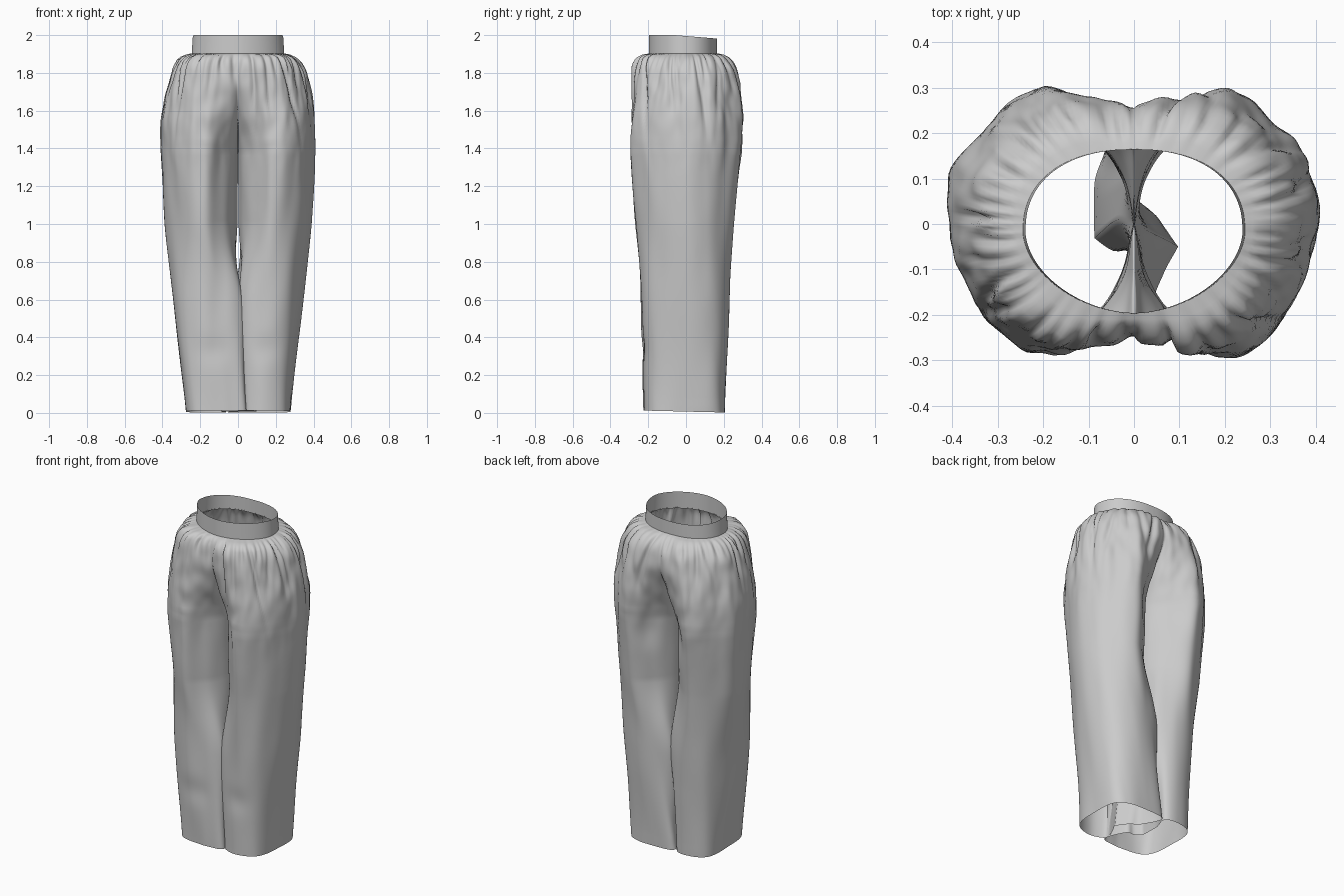
import bpy, bmesh, math, random
from mathutils import Vector, noise

if "Cube" in bpy.data.objects:
    bpy.data.objects.remove(bpy.data.objects["Cube"])

random.seed(7)
N = 110           # columns round each half
CROTCH = 1.38


def spline(pts, n):
    """Smooth curve through pts, resampled to n+1 evenly spaced points."""
    p = [2 * pts[0] - pts[1]] + pts + [2 * pts[-1] - pts[-2]]
    fine = []
    for i in range(1, len(p) - 2):
        for k in range(16):
            t = k / 16
            a, b, c, d = p[i - 1:i + 3]
            fine.append(0.5 * (2 * b + (c - a) * t + (2 * a - 5 * b + 4 * c - d) * t * t
                               + (3 * b - a - 3 * c + d) * t ** 3))
    fine.append(pts[-1].copy())
    dist = [0.0]
    for a, b in zip(fine, fine[1:]):
        dist.append(dist[-1] + (b - a).length)
    out, j = [], 0
    for k in range(n + 1):
        s = dist[-1] * k / n
        while j < len(fine) - 2 and dist[j + 1] < s:
            j += 1
        out.append(fine[j].lerp(fine[j + 1], (s - dist[j]) / max(dist[j + 1] - dist[j], 1e-9)))
    return out


def half_section(X, F, B, nf, nb, gap):
    """Half outline, centre front -> outer side -> centre back; nf, nb = how shallow the grooves are."""
    f1, f2 = nf + (1 - nf) * .40, nf + (1 - nf) * .72
    b1, b2 = nb + (1 - nb) * .40, nb + (1 - nb) * .72
    pts = [(gap, nf * F), (gap + .025, f1 * F), (.22 * X, f2 * F), (.46 * X, F), (.79 * X, .72 * F),
           (X, -.02), (.92 * X, .53 * B), (.53 * X, B), (.22 * X, b2 * B), (gap + .025, b1 * B), (gap, nb * B)]
    return [Vector(p) for p in pts]


def waist(a, b, cy, n):
    """Half of the waist oval, squarer at the back than at the front."""
    pts = []
    for i in range(n + 1):
        t = math.pi * i / n
        c, s = math.cos(t), max(math.sin(t), 0)
        e = 1.1 if c > 0 else .88
        pts.append(Vector((a * s ** e, cy - b * math.copysign(abs(c) ** e, c))))
    pts[0].x = pts[-1].x = 0
    return pts


# z, half width, front, back, front groove, back groove, inner gap
LEVELS = [(1.0, .385, -.266, .252, 0, 0, .003),
          (CROTCH, .409, -.298, .292, 0, 0, 0), (1.44, .410, -.300, .296, .14, .14, 0),
          (1.56, .405, -.296, .296, .52, .52, 0), (1.70, .380, -.284, .282, .82, .86, 0),
          (1.80, .348, -.272, .258, .92, .97, 0), (1.865, .312, -.256, .226, .96, .99, 0),
          (1.895, .274, -.226, .192, .97, .99, 0)]
# Twisted lower outlines: right hem, left hem, and right leg below the knee
HEM_R = [(.097, -.05), (.065, -.11), (.045, -.19), (.14, -.22), (.25, -.17), (.277, 0),
         (.262, .15), (.19, .198), (.05, .205), (-.05, .18), (.0, .055), (.05, .02), (.097, -.05)]
HEM_L = [(-.085, -.03), (-.045, -.058), (-.0, -.07), (.045, -.2), (-.05, -.222), (-.19, -.215), (-.262, -.165),
         (-.277, -.015), (-.255, .155), (-.14, .205), (-.065, .18), (-.088, .09), (-.085, -.03)]
MID = [(.04, -.02), (.02, -.10), (.01, -.175), (.12, -.237), (.265, -.195), (.342, -.01),
       (.31, .15), (.2, .225), (.07, .218), (-.025, .165), (-.005, .06), (.04, -.02)]


def side_rows(sign):
    mid = MID if sign > 0 else [(x, -y - .012) for x, y in reversed(MID)]
    hem = HEM_R if sign > 0 else [(-x, y) for x, y in HEM_L]
    keys = [(z, spline([Vector(p) for p in o], N)) for z, o in ((.012, hem), (.58, mid))]
    keys += [(l[0], spline(half_section(*l[1:]), N)) for l in LEVELS]
    keys.append((1.904, spline(waist(.243, .180, -.016, 24), N)))
    zs = [k[0] for k in keys]
    rows = []
    for i in range(len(keys) - 1):
        h = zs[i + 1] - zs[i]
        steps = max(2, round(h / .018))
        lo, hi = max(i - 1, 0), min(i + 2, len(keys) - 1)
        for k in range(steps + (i == len(keys) - 2)):
            t = k / steps
            z, row = zs[i] + h * t, []
            for c in range(N + 1):
                p, q = keys[i][1][c], keys[i + 1][1][c]
                m0 = (q - keys[lo][1][c]) / (zs[i + 1] - zs[lo]) * h
                m1 = (keys[hi][1][c] - p) / (zs[hi] - zs[i]) * h
                if zs[i] == CROTCH or zs[i + 1] == CROTCH:   # same slope on both sides at the crotch
                    m0 = m1 = q - p
                v = (p * (2 * t ** 3 - 3 * t * t + 1) + m0 * (t ** 3 - 2 * t * t + t)
                     + q * (3 * t * t - 2 * t ** 3) + m1 * (t ** 3 - t * t))
                x = 0 if c in (0, N) and z > CROTCH - 1e-4 else v.x
                row.append(Vector((x * sign, v.y, z)))
            if z < CROTCH + 1e-4:
                row[N] = row[0].copy()
            rows.append(row)
    return rows


def add_grid(bm, rows, flip):
    vs = [[bm.verts.new(p) for p in r] for r in rows]
    for a, b in zip(vs, vs[1:]):
        for c in range(len(a) - 1):
            f = [a[c], a[c + 1], b[c + 1], b[c]]
            bm.faces.new(f[::-1] if flip else f)


def finish(bm, name):
    bmesh.ops.dissolve_degenerate(bm, dist=1e-6, edges=bm.edges)
    for f in bm.faces:
        f.smooth = True
    me = bpy.data.meshes.new(name)
    bm.to_mesh(me)
    bm.free()
    ob = bpy.data.objects.new(name, me)
    bpy.context.collection.objects.link(ob)
    return ob


# Gathered folds: angle, width, depth, length, sideways drift going down
folds = []
for i in range(44):
    ang = -math.pi + 2 * math.pi * (i + random.uniform(.1, .9)) / 44
    folds.append((ang, random.uniform(.03, .05), random.uniform(.012, .030),
                  random.choice([.06, .09, .13, .2, .3]), random.uniform(-.5, .5)))
# Broad drape hollows: x, y, z, radius, height, depth
DENTS = [(-.13, -.23, .33, .09, .07, .008), (.15, -.23, .34, .07, .07, .008),
         (-.10, -.25, .75, .05, .3, .010), (.12, -.25, .6, .05, .3, .006),
         (.07, .26, 1.30, .09, .09, .014), (-.07, .26, 1.30, .09, .09, .014),
         (-.2, -.28, 1.45, .03, .25, .016), (.2, -.28, 1.5, .03, .25, .014),
         (.31, .22, 1.5, .05, .3, .012), (-.31, .22, 1.5, .05, .3, .006)]


def wrinkle(p):
    d = 0
    top = min(1, max(0, (1.904 - p.z) / .02))
    if p.z > 1.2:
        th = math.atan2(p.y * 1.35, p.x)
        for ang, w, dep, ln, drift in folds:
            drop = 1.89 - p.z
            da = (th - ang - drift * drop + math.pi) % (2 * math.pi) - math.pi
            d -= dep * math.exp(-(da / w) ** 2 - (drop / ln) ** 2)
        d += .010 * math.exp(-((1.87 - p.z) / .12) ** 2)
    rise = min(1, max(0, (p.z - .9) / .7))
    d += (.005 + .012 * rise) * noise.noise(Vector((p.x * 9, p.y * 9, p.z * 2.6)))
    d += .008 * rise ** 3 * noise.noise(Vector((p.x * 22, p.y * 22, p.z * 9)))
    for x, y, z, r, h, dep in DENTS:
        d -= dep * math.exp(-((p.x - x) ** 2 + (p.y - y) ** 2) / r ** 2 - ((p.z - z) / h) ** 2)
    # keep the inner legs calm, free the gathers near the waist
    inner = min(1, .15 + abs(p.x) / .08 + max(0, p.z - 1.7) * 6)
    return d * top * inner


# Gathered trouser legs and seat
bm = bmesh.new()
add_grid(bm, side_rows(1), False)
add_grid(bm, side_rows(-1), True)
bmesh.ops.remove_doubles(bm, verts=bm.verts, dist=1e-5)
bm.normal_update()
moves = [(v, v.normal * wrinkle(v.co)) for v in bm.verts]
for v, m in moves:
    v.co += Vector((m.x, m.y, m.z * .4 if v.co.z > .05 else 0))
    if v.co.z < .05:   # slightly uneven hem
        v.co.z = max(0, v.co.z - .010 * (.5 + v.co.y * 2.4))
finish(bm, "trouser_legs")

# Plain waistband, dipping a little at the back
bm = bmesh.new()
for sign in (1, -1):
    rows = []
    for k in range(6):
        t = k / 5
        r = spline(waist(.245 - .006 * t, .181 - .001 * t, -.016, 24), N)
        rows.append([Vector((p.x * sign, p.y, 1.898 + t * (.102 - .018 * max(0, (p.y + .06) / .22))))
                     for p in r])
    add_grid(bm, rows, sign < 0)
bmesh.ops.remove_doubles(bm, verts=bm.verts, dist=1e-5)
finish(bm, "waistband")
